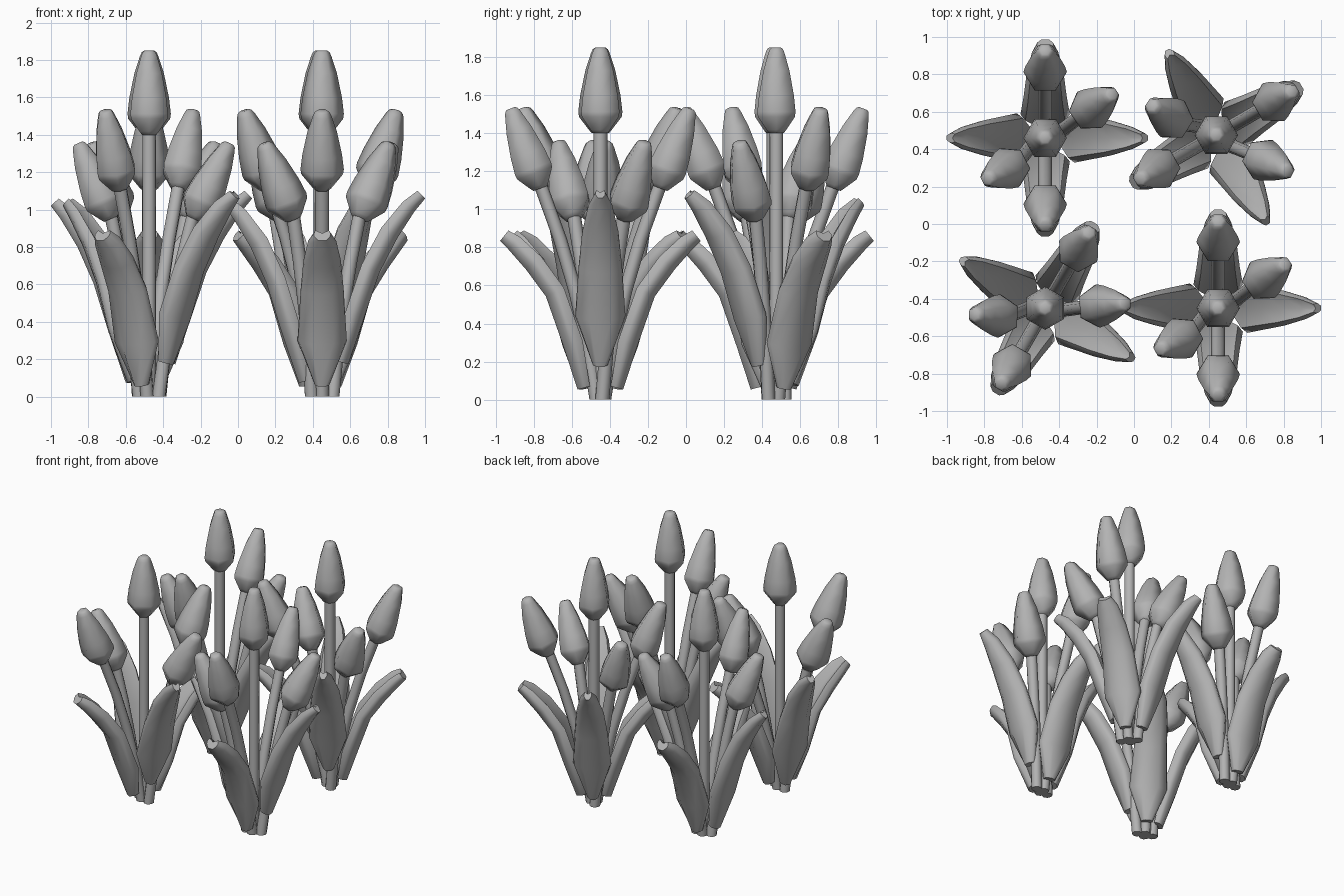
import bpy, bmesh, math
from mathutils import Vector, Matrix

cube = bpy.data.objects.get("Cube")
if cube:
    bpy.data.objects.remove(cube, do_unlink=True)

grey = bpy.data.materials.new("plain grey")
grey.use_nodes = True
COLOUR = (0.45, 0.45, 0.45, 1)
grey.diffuse_color = COLOUR
grey.node_tree.nodes["Principled BSDF"].inputs["Base Color"].default_value = COLOUR

UP = Vector((0, 0, 1))


def loft(name, rings):
    """Skin a closed, capped mesh over a list of equal rings."""
    bm = bmesh.new()
    loops = [[bm.verts.new(p) for p in ring] for ring in rings]
    for a, b in zip(loops, loops[1:]):
        for i in range(len(a)):
            j = (i + 1) % len(a)
            bm.faces.new((a[i], a[j], b[j], b[i]))
    bm.faces.new(loops[0][::-1])
    bm.faces.new(loops[-1])
    bmesh.ops.recalc_face_normals(bm, faces=bm.faces)
    for f in bm.faces:
        f.smooth = True
    mesh = bpy.data.meshes.new(name)
    bm.to_mesh(mesh)
    bm.free()
    mesh.set_sharp_from_angle(angle=math.radians(65))
    mesh.materials.append(grey)
    return mesh


def circle(center, side, other, radius, count):
    return [center + radius * (math.cos(a) * side + math.sin(a) * other)
            for a in (math.tau * i / count for i in range(count))]


def bud(name, base, tip):
    """Six-sided closed flower, with a flat side facing outwards."""
    base, tip = Vector(base), Vector(tip)
    axis = (tip - base).normalized()
    out = Vector((axis.x, axis.y, 0))
    out = out.normalized() if out.length > 0.01 else Vector((0, -1, 0))
    side = UP.cross(out)
    other = axis.cross(side)
    profile = [(0, .045), (.04, .06), (.19, .112), (.25, .116), (.44, .106),
               (.73, .079), (.93, .05), (.98, .04), (1, .027)]
    return loft(name, [circle(base.lerp(tip, t), side, other, r, 6) for t, r in profile])


def stem(name, foot, top, bend):
    """Round stalk, bowed slightly inwards half way up."""
    foot, top = Vector(foot), Vector(top)
    flat = Vector((top.x, top.y, 0))
    rings = []
    for i in range(5):
        t = i / 4
        c = foot.lerp(top, t) - flat * bend * 4 * t * (1 - t)
        rings.append(circle(c, Vector((1, 0, 0)), Vector((0, 1, 0)), .037, 8))
    return loft(name, rings)


def leaf(name, angle, path, widths):
    """Thick grooved blade swept along a path of (reach, height)."""
    out = Vector((math.cos(angle), math.sin(angle), 0))
    side = UP.cross(out)
    # Rounded back, thick rims and a shallow groove on the inner face
    half = [(.45, .04), (.93, .0), (1, -.03), (.8, -.065)]
    section = half + [(0, -.035)] + [(-u, v) for u, v in reversed(half)]
    pts = [out * r + UP * z for r, z in path]
    rings = []
    for i, (p, w) in enumerate(zip(pts, widths)):
        along = (pts[min(i + 1, len(pts) - 1)] - pts[max(i - 1, 0)]).normalized()
        normal = side.cross(along)
        if normal.dot(out) < 0:
            normal.negate()
        depth = min(1, .4 + w * 6)
        rings.append([p + side * u * w + normal * v * depth for u, v in section])
    return loft(name, rings)


# Flowers: foot of stem, base of bud, tip of bud, bow of stem
flowers = {
    "center": ((0, 0, 0), (0, 0, 1.4), (0, 0, 1.85), 0),
    "front": ((0, -.02, 0), (0, -.315, 1.11), (0, -.47, 1.53), .12),
    "back": ((0, .02, 0), (0, .315, 1.11), (0, .47, 1.53), .12),
    "left": ((.055, .01, 0), (.2, .125, .95), (.36, .235, 1.355), .08),
    "right": ((-.055, -.01, 0), (-.155, -.14, .95), (-.31, -.22, 1.355), .08),
}
parts = {}
for key, (foot, base, tip, bend) in flowers.items():
    parts[key + "_stem"] = stem(key + "_stem", foot, Vector(base) + UP * .02, bend)
    parts[key + "_bud"] = bud(key + "_bud", base, tip)

# Leaves: low pair front and back, taller pair left and right
low = [(.095, .06), (.155, .29), (.25, .56), (.36, .71), (.46, .815), (.51, .855)]
tall = [(.115, .18), (.185, .43), (.27, .68), (.37, .87), (.47, 1.01), (.535, 1.075)]
mid = [(.1, .08), (.18, .36), (.26, .62), (.35, .82), (.45, .97), (.51, 1.035)]
broad_tip = [.04, .132, .115, .1, .075, .045]
fine_tip = [.04, .132, .115, .095, .062, .026]
for key, turn, path, widths in (("left", 0, tall, fine_tip), ("back", 1, low, broad_tip),
                                ("right", 2, mid, fine_tip), ("front", 3, low, broad_tip)):
    parts[key + "_leaf"] = leaf(key + "_leaf", turn * math.pi / 2, path, widths)

# Four clumps, each turned about its own centre
clumps = {
    "back_right": (-.475, .46, 0),
    "back_left": (.44, .475, -60),
    "front_right": (-.475, -.45, -30),
    "front_left": (.45, -.45, 0),
}
for place, (x, y, turn) in clumps.items():
    matrix = Matrix.Translation((x, y, 0)) @ Matrix.Rotation(math.radians(turn), 4, "Z")
    for part, mesh in parts.items():
        obj = bpy.data.objects.new(place + "_clump_" + part, mesh)
        obj.matrix_world = matrix
        bpy.context.scene.collection.objects.link(obj)
